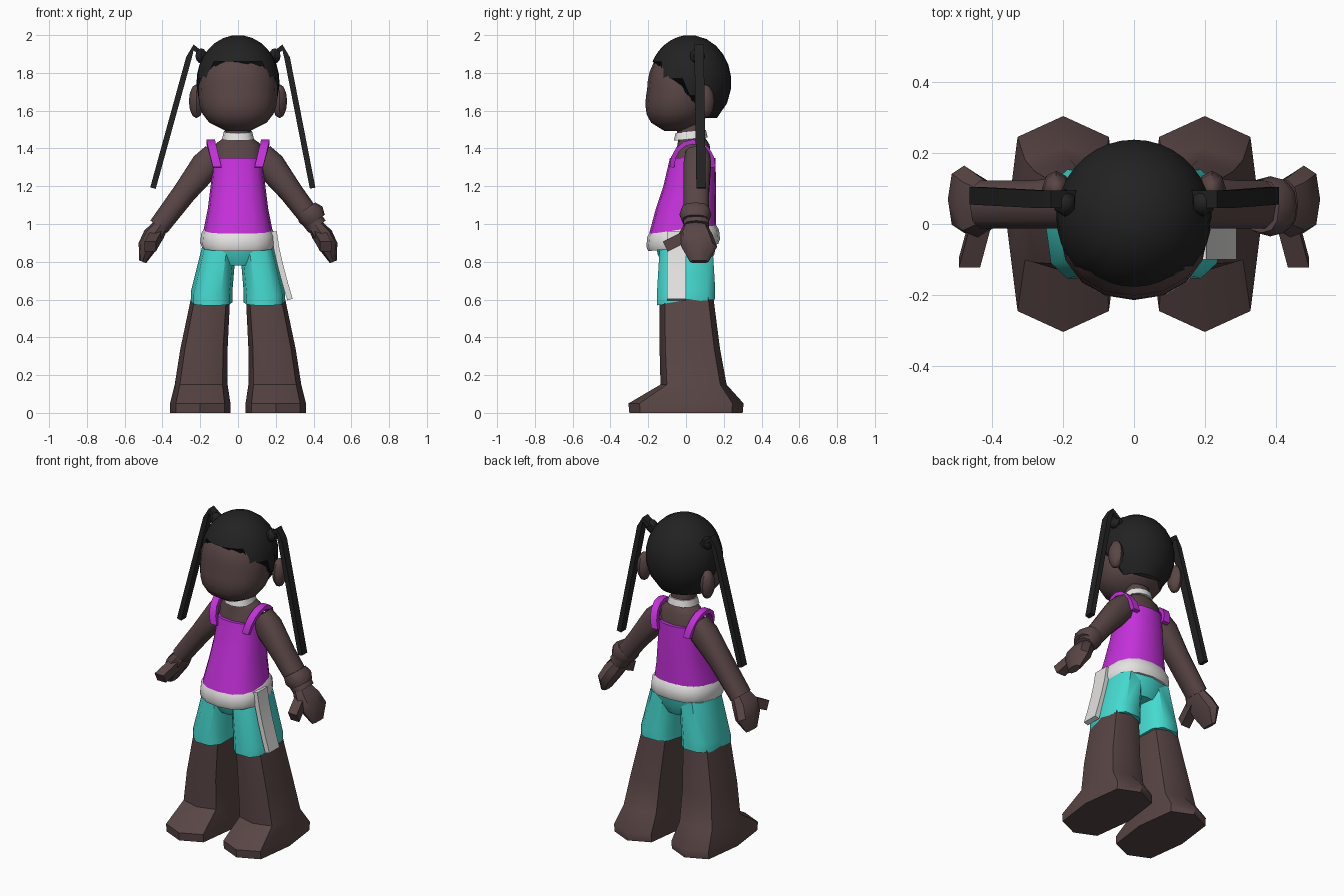
import bpy, bmesh
from math import sin, cos, pi, radians, sqrt, copysign
from mathutils import Vector

default_cube = bpy.data.objects.get("Cube")
if default_cube:
    bpy.data.objects.remove(default_cube, do_unlink=True)


def material(name, *rgb):
    made = bpy.data.materials.new(name)
    made.use_nodes = True
    made.diffuse_color = (*rgb, 1)
    made.node_tree.nodes["Principled BSDF"].inputs["Base Color"].default_value = (*rgb, 1)
    return made


SKIN = material("brown_skin", .1, .06, .06)
HAIR = material("black_hair", .016, .016, .016)
PURPLE = material("purple_cloth", .55, .03, .7)
TEAL = material("teal_cloth", .06, .7, .63)
WHITE = material("white_trim", .78, .77, .76)


def finish(name, bm, colour, sharp):
    """Turn the bmesh into a coloured, smooth-shaded object."""
    bmesh.ops.recalc_face_normals(bm, faces=bm.faces)
    mesh = bpy.data.meshes.new(name)
    bm.to_mesh(mesh)
    bm.free()
    mesh.materials.append(colour)
    part = bpy.data.objects.new(name, mesh)
    bpy.context.collection.objects.link(part)
    bpy.ops.object.select_all(action='DESELECT')
    part.select_set(True)
    bpy.context.view_layer.objects.active = part
    bpy.ops.object.shade_smooth_by_angle(angle=radians(sharp))


def bridge(name, rings, colour, sharp=45):
    """Join equal rings of points into a closed surface."""
    bm = bmesh.new()
    loops = [[bm.verts.new(point) for point in ring] for ring in rings]
    for lower, upper in zip(loops, loops[1:]):
        for i in range(len(lower)):
            bm.faces.new((lower[i - 1], lower[i], upper[i], upper[i - 1]))
    bm.faces.new(loops[0])
    bm.faces.new(loops[-1])
    finish(name, bm, colour, sharp)


def loft(name, colour, *rings, sides=12, power=.8, tilt=0, pitch=0, mirror=1):
    """Each ring is x, y, z, x radius, y radius; tilt turns it, pitch lifts its back."""
    def squared(value):
        return copysign(abs(value) ** power, value)

    def outline(x, y, z, wide, deep):
        for i in range(sides):
            angle = 2 * pi * i / sides
            u, v = wide * squared(cos(angle)), deep * squared(sin(angle))
            yield mirror * (x + u * cos(tilt)), y + v, z + u * sin(tilt) + pitch * v

    bridge(name, [list(outline(*ring)) for ring in rings], colour)


def centred_loft(name, colour, *rings, **options):
    """Loft on the middle plane; each ring is y, z, x radius, y radius."""
    loft(name, colour, *[(0, *ring) for ring in rings], **options)


def band(name, colour, points, across, width, thick, mirror=1):
    """Strip of rectangular section along a path."""
    path = [Vector(point) for point in points]
    rings = []
    for i, point in enumerate(path):
        along = path[min(i + 1, len(path) - 1)] - path[max(i - 1, 0)]
        out = along.cross(across).normalized() * thick / 2
        half = across * width / 2
        corners = (half + out, out - half, -half - out, half - out)
        rings.append([(mirror * (point + c).x, (point + c).y, (point + c).z) for c in corners])
    bridge(name, rings, colour, sharp=35)


def ball(name, colour, centre, radii, sides):
    bm = bmesh.new()
    bmesh.ops.create_uvsphere(bm, u_segments=sides, v_segments=6, radius=1)
    bmesh.ops.scale(bm, vec=radii, verts=bm.verts)
    bmesh.ops.translate(bm, vec=centre, verts=bm.verts)
    finish(name, bm, colour, sharp=45)


X_AXIS, Y_AXIS = Vector((1, 0, 0)), Vector((0, 1, 0))


# Head: an egg with a full jaw pushed forward
def head_ring(height):
    fullness = sqrt(1 - abs(height) ** (3 if height < 0 else 2))
    y = -.02 + .04 * min(height, 0)
    return y, 1.72 + .235 * height, .21 * fullness, .185 * fullness


centred_loft("head", SKIN, *[head_ring(-.97 + i * .19) for i in range(11)],
             sides=16, power=.95)


# Hair cap: a dome cut to fringe, temple, sideburn and nape heights
def hair_edge(degrees):
    steps = ((45, 1.86), (85, 1.77), (105, 1.68), (180, 1.56))
    return next(z for limit, z in steps if degrees <= limit)


def hair_point(degrees, drop):
    bottom = (hair_edge(min(degrees, 360 - degrees)) - 1.75) / .25
    height = .99 + (bottom - .99) * drop ** 1.5
    spread = .22 * sqrt(1 - height * height)
    angle = radians(degrees)
    return spread * sin(angle), .02 - spread * cos(angle), 1.75 + .25 * height


bridge("hair_cap", [[hair_point(degrees, row / 8) for degrees in range(0, 360, 10)]
                    for row in range(9)], HAIR)

# Neck, collar and upper chest
centred_loft("neck", SKIN, (.03, 1.4, .07, .07), (.02, 1.53, .07, .07))
centred_loft("collar", WHITE, (.025, 1.45, .085, .09), (.025, 1.49, .075, .08), pitch=.1)
centred_loft("chest", SKIN, (.03, 1.3, .13, .11), (.04, 1.42, .125, .085),
             (.03, 1.46, .07, .07))

# Tank top, belt and hips of the shorts
centred_loft("tank_top", PURPLE, (-.02, .93, .19, .18), (0, 1.08, .16, .16),
             (.02, 1.2, .145, .14), (.035, 1.35, .13, .12), sides=16)
centred_loft("belt", WHITE, (-.015, .875, .19, .185), (-.015, .9, .2, .195),
             (-.015, .95, .195, .19), (-.015, .975, .18, .175), sides=16, pitch=.1)
centred_loft("shorts_hips", TEAL, (0, .78, .13, .12), (0, .84, .19, .15),
             (0, .92, .185, .165))

# Stripe that flares away from the shorts on one side
steps = [i / 4 for i in range(5)]
band("side_stripe", WHITE, [(.19 + .085 * t ** 1.3, -.05, .96 - .36 * t) for t in steps],
     Y_AXIS, width=.1, thick=.03)


def strap_point(angle):
    return .11 + .035 * sin(angle), .035 - .11 * cos(angle), 1.3 + .135 * sin(angle)


# Paired parts; the ponytails hang at slightly different angles
for mirror, word, tail_end in ((1, "left", .395), (-1, "right", .45)):
    loft(word + "_shorts_leg", TEAL, (.14, 0, .585, .11, .16), (.14, 0, .64, .11, .16),
         (.1, 0, .88, .09, .145), sides=10, power=.7, pitch=.1, mirror=mirror)
    loft(word + "_leg", SKIN, (.2, 0, 0, .16, .3), (.2, 0, .05, .16, .305),
         (.195, .04, .15, .14, .175), (.18, .02, .34, .125, .16),
         (.14, 0, .65, .1, .14), sides=8, power=.62, mirror=mirror)
    loft(word + "_arm", SKIN, (.115, .06, 1.37, .07, .065), (.17, .06, 1.31, .08, .075),
         (.28, .055, 1.17, .063, .07), (.42, .055, .985, .055, .07),
         sides=10, tilt=.65, mirror=mirror)
    loft(word + "_hand", SKIN, (.405, .05, 1, .04, .06), (.445, .05, .945, .055, .09),
         (.48, .07, .88, .05, .095), (.505, .07, .8, .02, .05),
         sides=8, tilt=.4, mirror=mirror)
    band(word + "_thumb", SKIN, [(.43, .02, .945), (.465, -.11, .88)],
         X_AXIS, width=.06, thick=.06, mirror=mirror)
    band(word + "_strap", PURPLE, [strap_point(pi * i / 8) for i in range(9)],
         X_AXIS, width=.045, thick=.025, mirror=mirror)
    ball(word + "_ear", SKIN, (.22 * mirror, .1, 1.65), (.04, .05, .09), sides=8)
    ball(word + "_hair_tie", HAIR, (.195 * mirror, .06, 1.89), (.035, .04, .04), sides=6)
    band(word + "_ponytail", HAIR, [(.17, .07, 1.88), (.235, .07, 1.935),
                                    (.26, .07, 1.88), (tail_end, .08, 1.19)],
         Y_AXIS, width=.05, thick=.03, mirror=mirror)

# Rolled cuff on one wrist
loft("wrist_cuff", SKIN, (.36, .05, 1.08, .06, .075), (.385, .05, 1.05, .075, .085),
     (.41, .05, 1.015, .06, .07), tilt=.6)
